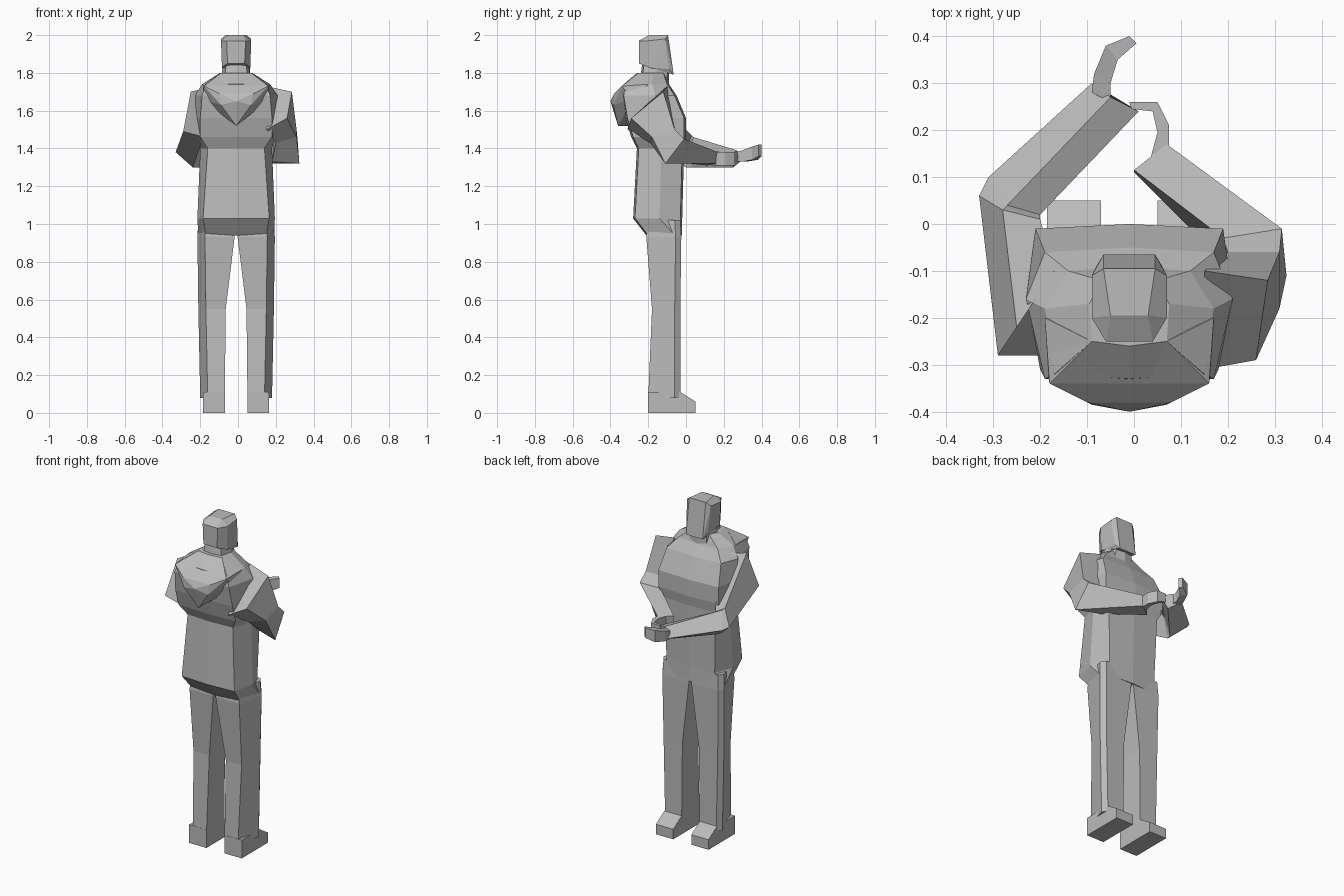
import bpy
import bmesh

MID = -0.01  # the body's own centre line

old_cube = bpy.data.objects.get("Cube")
if old_cube:
    bpy.data.objects.remove(old_cube, do_unlink=True)

grey = bpy.data.materials.new("plain grey")
grey.use_nodes = True
shade = (0.5, 0.5, 0.5, 1)
grey.diffuse_color = shade
grey.node_tree.nodes["Principled BSDF"].inputs["Base Color"].default_value = shade


def finish(name, mesh_builder):
    """Turn a bmesh into a flat shaded, outward facing object."""
    bmesh.ops.recalc_face_normals(mesh_builder, faces=mesh_builder.faces)
    mesh = bpy.data.meshes.new(name)
    mesh_builder.to_mesh(mesh)
    mesh_builder.free()
    mesh.materials.append(grey)
    part = bpy.data.objects.new(name, mesh)
    bpy.context.scene.collection.objects.link(part)
    return part


def loft(name, rings):
    """Skin a list of equally sized rings and close both ends."""
    builder = bmesh.new()
    loops = [[builder.verts.new(point) for point in ring] for ring in rings]
    count = len(loops[0])
    for lower, upper in zip(loops, loops[1:]):
        for i in range(count):
            j = (i + 1) % count
            builder.faces.new((lower[i], lower[j], upper[j], upper[i]))
    builder.faces.new(loops[0])
    builder.faces.new(loops[-1])
    return finish(name, builder)


def hull(name, points):
    """Wrap a faceted convex shell around the points."""
    builder = bmesh.new()
    for point in points:
        builder.verts.new(point)
    result = bmesh.ops.convex_hull(builder, input=builder.verts)
    loose = [v for v in result["geom_interior"] if isinstance(v, bmesh.types.BMVert)]
    bmesh.ops.delete(builder, geom=loose, context="VERTS")
    bmesh.ops.dissolve_limit(builder, angle_limit=0.02, verts=builder.verts, edges=builder.edges)
    return finish(name, builder)


def mirrored(points):
    """Place each half-width point on both sides of the centre line."""
    return [(MID + side * x, y, z) for x, y, z in points for side in (-1, 1)]


def body_ring(z, back_width, side_width, front_width, back, side, front):
    """Eight sided section with a slightly bowed back and front."""
    half = [(back_width, back), (side_width, side), (front_width, front)]
    right = [(MID + x, y, z) for x, y in half]
    left = [(MID - x, y, z) for x, y in reversed(half)]
    return right + [(MID, front + 0.01, z)] + left + [(MID, back - 0.01, z)]


def blade_ring(outer, inner, low, high):
    """Upright rectangular section between two plan points."""
    return [(*outer, low), (*outer, high), (*inner, high), (*inner, low)]


# Jacket, flared at the hem and rounded over the shoulders
loft("jacket", [
    body_ring(0.94, 0.16, 0.2, 0.17, -0.2, -0.06, -0.03),
    body_ring(1.03, 0.175, 0.205, 0.16, -0.27, -0.14, -0.03),
    body_ring(1.4, 0.15, 0.19, 0.17, -0.25, -0.13, -0.02),
    body_ring(1.46, 0.19, 0.21, 0.2, -0.28, -0.15, -0.01),
    body_ring(1.56, 0.19, 0.22, 0.2, -0.31, -0.15, -0.01),
    body_ring(1.68, 0.18, 0.22, 0.18, -0.33, -0.16, -0.06),
    body_ring(1.74, 0.16, 0.18, 0.13, -0.32, -0.18, -0.1),
    body_ring(1.8, 0.08, 0.085, 0.06, -0.25, -0.17, -0.12),
])

# Hood hanging behind the neck, ending in a point
hull("hood", mirrored([
    (0.08, -0.25, 1.8),
    (0.18, -0.2, 1.74),
    (0.17, -0.34, 1.73),
    (0.09, -0.38, 1.69),
    (0.08, -0.385, 1.63),
    (0.18, -0.28, 1.66),
]) + [(MID, -0.4, 1.65), (MID, -0.36, 1.52), (MID, -0.26, 1.52)])

# Neck and faceted head
loft("neck", [
    body_ring(1.72, 0.07, 0.08, 0.06, -0.24, -0.17, -0.1),
    body_ring(1.86, 0.05, 0.07, 0.05, -0.22, -0.16, -0.1),
])
hull("head", mirrored([
    (0.055, -0.095, 2),
    (0.04, -0.195, 2),
    (0.08, -0.11, 1.98),
    (0.08, -0.2, 1.97),
    (0.05, -0.25, 1.97),
    (0.045, -0.25, 1.85),
    (0.075, -0.2, 1.83),
    (0.07, -0.09, 1.82),
    (0.055, -0.065, 1.79),
]))


def leg_ring(side, z, inner, outer, back, front):
    """Five sided trouser section, tapered towards the back."""
    plan = [
        (inner, back),
        (outer - 0.04, back),
        (outer, front - 0.03),
        (outer - 0.02, front),
        (inner, front),
    ]
    return [(MID + side * x, y, z) for x, y in plan]


# Trousers and shoes on both sides
for label, side in (("left", 1), ("right", -1)):
    loft(label + "_leg", [
        leg_ring(side, 0.08, 0.06, 0.19, -0.2, -0.03),
        leg_ring(side, 0.55, 0.055, 0.2, -0.18, -0.03),
        leg_ring(side, 0.93, 0.008, 0.205, -0.21, -0.025),
        leg_ring(side, 1.02, 0, 0.2, -0.2, -0.03),
    ])
    shoe_side = [(-0.2, 0), (0.05, 0), (0.05, 0.06), (-0.03, 0.11), (-0.2, 0.11)]
    loft(label + "_shoe", [
        [(MID + side * x, y, z) for y, z in shoe_side] for x in (0.06, 0.175)
    ])

# Right arm, reaching forward and across
loft("right_arm", [
    [(-0.29, -0.28, 1.49), (-0.25, -0.22, 1.7), (-0.17, -0.1, 1.72), (-0.18, -0.28, 1.46)],
    [(-0.33, 0.06, 1.38), (-0.28, 0.03, 1.47), (-0.2, 0.01, 1.42), (-0.24, 0, 1.3)],
    [(-0.31, 0.1, 1.37), (-0.27, 0.04, 1.46), (-0.2, 0.02, 1.41), (-0.23, 0.03, 1.3)],
    [(-0.09, 0.3, 1.34), (-0.05, 0.27, 1.39), (0.01, 0.24, 1.37), (-0.03, 0.25, 1.3)],
])
loft("right_hand", [
    blade_ring((-0.09, 0.28), (-0.05, 0.26), 1.33, 1.38),
    blade_ring((-0.085, 0.32), (-0.05, 0.3), 1.33, 1.39),
    blade_ring((-0.06, 0.38), (-0.035, 0.35), 1.34, 1.41),
    blade_ring((-0.01, 0.4), (0.005, 0.385), 1.36, 1.42),
])

# Left arm, folded more tightly at the elbow
loft("left_arm", [
    [(0.26, -0.29, 1.56), (0.285, -0.12, 1.7), (0.15, -0.1, 1.73), (0.15, -0.31, 1.5)],
    [(0.31, -0.18, 1.46), (0.31, -0.06, 1.5), (0.2, -0.06, 1.5), (0.2, -0.19, 1.43)],
    [(0.325, -0.11, 1.32), (0.315, -0.01, 1.45), (0.19, -0.03, 1.44), (0.18, -0.07, 1.33)],
    [(0.07, 0.16, 1.32), (0.07, 0.17, 1.38), (0, 0.115, 1.38), (0, 0.11, 1.31)],
])
loft("left_hand", [
    blade_ring((0.075, 0.16), (0.035, 0.14), 1.31, 1.38),
    blade_ring((0.075, 0.21), (0.05, 0.195), 1.31, 1.38),
    blade_ring((0.05, 0.26), (0.04, 0.24), 1.31, 1.38),
    blade_ring((-0.01, 0.26), (-0.005, 0.245), 1.33, 1.38),
])
